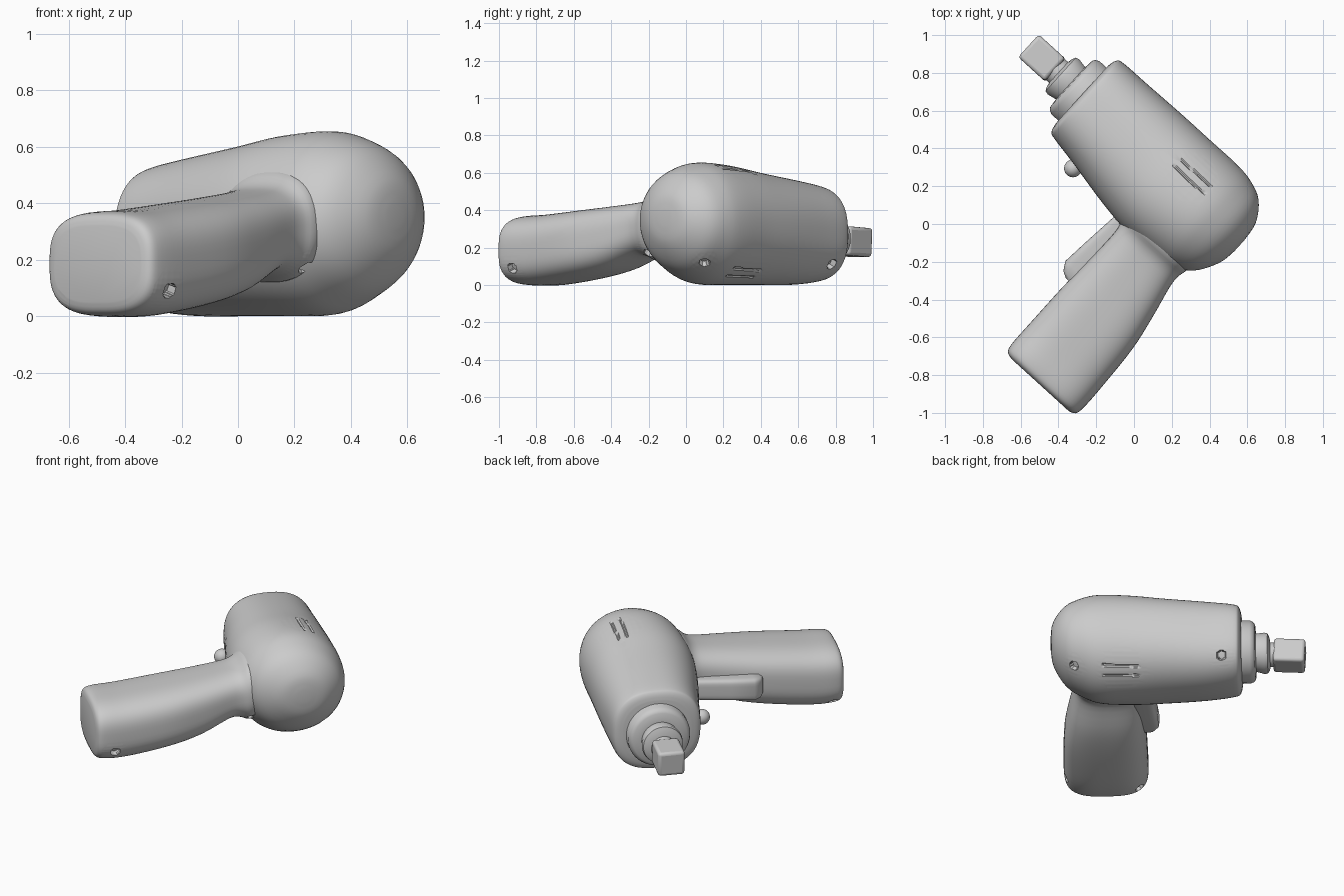
import bpy, bmesh, math
from mathutils import Matrix, Vector
from mathutils.bvhtree import BVHTree

cube = bpy.data.objects.get("Cube")
if cube:
    bpy.data.objects.remove(cube, do_unlink=True)

# Tool frame: local x runs up the grip, local y runs towards the nose
TURN = Matrix.Rotation(math.radians(47.7), 4, 'Z')
TO_LOCAL = TURN.to_3x3().inverted()

grey = bpy.data.materials.new("plain grey")
grey.use_nodes = True
grey.diffuse_color = (0.6, 0.6, 0.6, 1)
grey.node_tree.nodes["Principled BSDF"].inputs["Base Color"].default_value = (0.6, 0.6, 0.6, 1)


def smooth_rings(rings, steps):
    """Add rings in between along a smooth spline."""
    ends = [rings[0]] + rings + [rings[-1]]
    result = []
    for group in zip(ends, ends[1:], ends[2:], ends[3:]):
        for k in range(steps):
            t = k / steps
            result.append([b + t / 2 * (c - a + t * (2 * a - 5 * b + 4 * c - d
                           + t * (3 * b - a - 3 * c + d))) for a, b, c, d in zip(*group)])
    return result + [rings[-1]]


def loft(along, rings, sides=32):
    """Join superellipse rings (position, low, high, z low, z high, power)."""
    bm = bmesh.new()
    loops = []
    for pos, lo, hi, z_lo, z_hi, power in rings:
        loop = []
        for i in range(sides):
            a = math.tau * (i + 0.5) / sides
            c, s = math.cos(a), math.sin(a)
            c = math.copysign(abs(c) ** (2 / power), c)
            s = math.copysign(abs(s) ** (2 / power), s)
            across = (lo + hi) / 2 + c * (hi - lo) / 2
            z = (z_lo + z_hi) / 2 + s * (z_hi - z_lo) / 2
            co = (pos, across, z) if along == 'x' else (across, pos, z)
            loop.append(bm.verts.new(co))
        loops.append(loop)
    bm.faces.new(loops[0])
    bm.faces.new(loops[-1])
    for a, b in zip(loops, loops[1:]):
        for i in range(sides):
            j = (i + 1) % sides
            bm.faces.new((a[i], a[j], b[j], b[i]))
    bmesh.ops.recalc_face_normals(bm, faces=bm.faces)
    return bm


def dent(bm, start, direction, reach, depth, inside):
    """Refine the skin where a ray meets it and press a shape inwards."""
    hit, normal = BVHTree.FromBMesh(bm).ray_cast(start, direction)[:2]
    edges = [e for e in bm.edges if all((v.co - hit).length < reach for v in e.verts)]
    bmesh.ops.subdivide_edges(bm, edges=edges, cuts=4, use_grid_fill=True)
    for v in bm.verts:
        offset = v.co - hit
        if offset.length < reach and inside(offset):
            v.co -= normal * depth


def screw_hole(bm, start, direction):
    dent(bm, start, direction, 0.09, 0.03, lambda offset: offset.length < 0.027)


def side_hole(bm, y, z):
    screw_hole(bm, TO_LOCAL @ Vector((3, y, z)), TO_LOCAL @ Vector((-1, 0, 0)))


def slot_pair(bm, x, y, way):
    dent(bm, Vector((x, y, -3 * way)), Vector((0, 0, way)), 0.16, 0.008,
         lambda offset: abs(abs(offset.x) - 0.025) < 0.006 and abs(offset.y) < 0.11)


def make(name, bm, degrees=40):
    """Turn a bmesh into a shaded object."""
    mesh = bpy.data.meshes.new(name)
    bm.to_mesh(mesh)
    bm.free()
    mesh.materials.append(grey)
    ob = bpy.data.objects.new(name, mesh)
    ob.matrix_world = TURN
    bpy.context.collection.objects.link(ob)
    bpy.ops.object.select_all(action='DESELECT')
    bpy.context.view_layer.objects.active = ob
    ob.select_set(True)
    bpy.ops.object.shade_smooth_by_angle(angle=math.radians(degrees))
    return ob


# Motor body: round dome at the back, squarer and tapering to the nose
body = loft('y', smooth_rings([
    (-0.49, 0.25, 0.33, 0.32, 0.40, 2),
    (-0.472, 0.15, 0.44, 0.22, 0.49, 2),
    (-0.40, 0.03, 0.54, 0.11, 0.585, 2),
    (-0.30, -0.03, 0.585, 0.045, 0.635, 2),
    (-0.19, -0.05, 0.60, 0.005, 0.655, 2.05),
    (0, -0.055, 0.60, 0, 0.64, 2.15),
    (0.2, -0.03, 0.60, 0, 0.605, 2.25),
    (0.45, 0.02, 0.595, 0, 0.565, 2.4),
    (0.615, 0.05, 0.592, 0.015, 0.535, 2.5),
    (0.652, 0.068, 0.575, 0.035, 0.515, 2.5),
    (0.665, 0.12, 0.53, 0.08, 0.47, 2.4)], 4), 64)
for y, z in ((0.1, 0.12), (0.78, 0.11)):
    side_hole(body, y, z)
slot_pair(body, 0.395, -0.06, -1)
slot_pair(body, 0.475, -0.06, 1)
make("motor_body", body)

# Grip: flared where it runs into the body
grip = loft('x', smooth_rings([
    (-0.965, -0.41, 0, 0.05, 0.32, 3),
    (-0.95, -0.445, 0.038, 0.015, 0.355, 3),
    (-0.9, -0.457, 0.052, 0, 0.37, 3),
    (-0.76, -0.455, 0.054, 0, 0.378, 3),
    (-0.5, -0.44, 0.055, 0.035, 0.403, 3),
    (-0.3, -0.405, 0.048, 0.08, 0.423, 3),
    (-0.12, -0.365, 0.045, 0.15, 0.445, 2.8),
    (-0.05, -0.36, 0.055, 0.145, 0.468, 2.6),
    (0.01, -0.37, 0.08, 0.12, 0.515, 2.4),
    (0.1, -0.35, 0.08, 0.14, 0.51, 2.2),
    (0.2, -0.3, 0.05, 0.2, 0.45, 2.2)], 4), 64)
for y, z in ((-0.93, 0.09), (-0.2, 0.17)):
    side_hole(grip, y, z)
screw_hole(grip, Vector((-0.9, 0, -1)), Vector((0, 0, 1)))
make("grip", grip)

# Nose: stepped round collars
steps = [(0.6, 0.19, 0.265), (0.715, 0.19, 0.262), (0.735, 0.18, 0.26), (0.745, 0.165, 0.26),
         (0.75, 0.115, 0.255), (0.8, 0.125, 0.25), (0.82, 0.12, 0.25), (0.83, 0.1, 0.245),
         (0.835, 0.075, 0.24), (0.9, 0.07, 0.235)]
make("nose_collars", loft('y', [(y, 0.325 - r, 0.325 + r, z - r, z + r, 2) for y, r, z in steps],
                          48), 35)

# Square drive at the tip
bm = bmesh.new()
place = Matrix.Translation((0.322, 0.95, 0.232)) @ Matrix.Rotation(-0.06, 4, 'X')
bmesh.ops.create_cube(bm, size=1, matrix=place @ Matrix.Diagonal((0.162, 0.19, 0.155, 1)))
bevel = make("square_drive", bm).modifiers.new("bevel", 'BEVEL')
bevel.width = 0.018
bevel.segments = 3

# Trigger
make("trigger", loft('x', [
    (-0.455, -0.02, 0.075, 0.17, 0.275, 5),
    (-0.435, -0.02, 0.11, 0.155, 0.29, 5),
    (-0.39, -0.02, 0.137, 0.15, 0.295, 5),
    (-0.25, -0.02, 0.125, 0.16, 0.3, 5),
    (0, -0.02, 0.1, 0.18, 0.31, 5)]))

# Direction button
bm = bmesh.new()
bmesh.ops.create_uvsphere(bm, u_segments=24, v_segments=14, radius=0.047,
                          matrix=Matrix.Translation((0, 0.437, 0.23)))
make("direction_button", bm)
